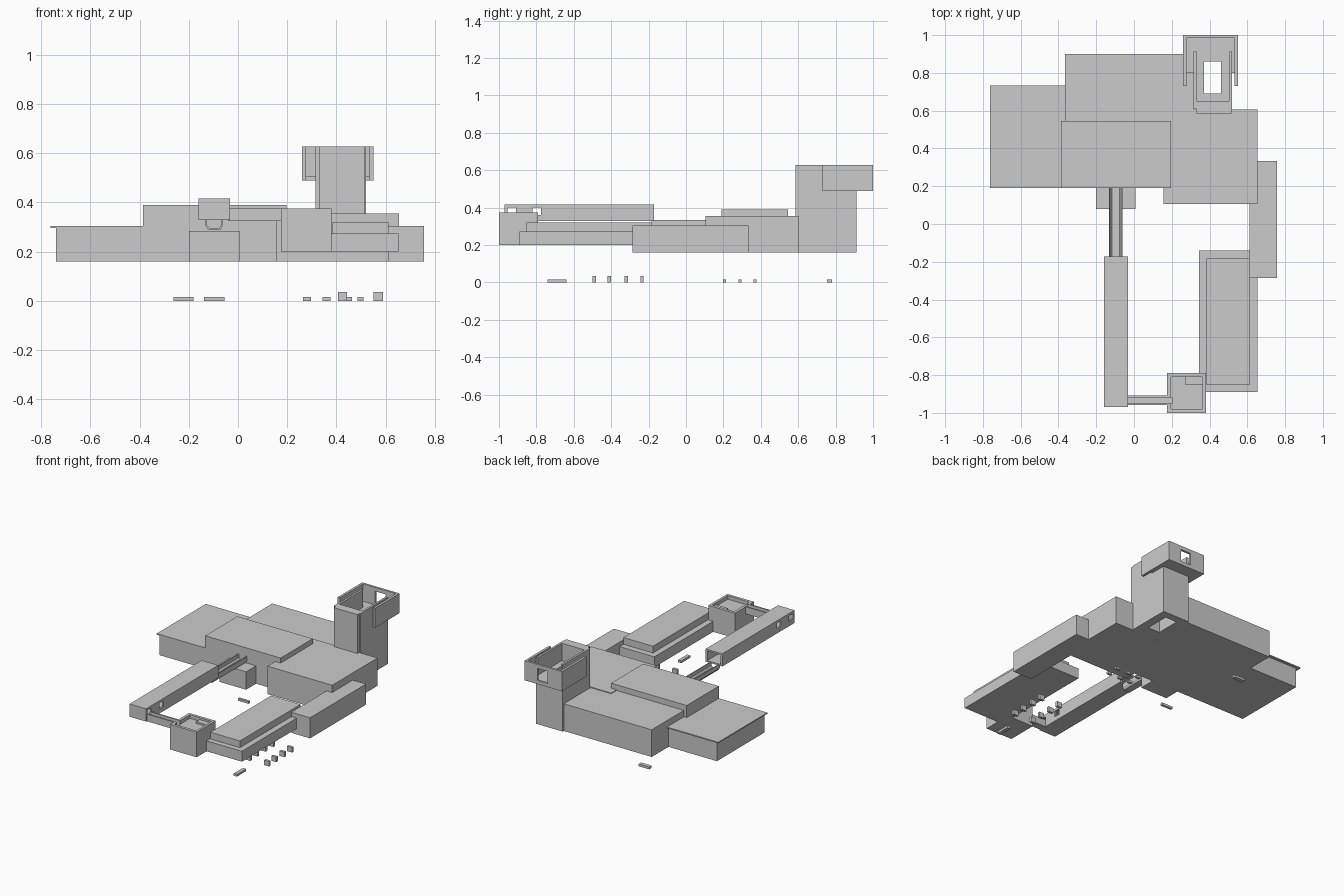
import bpy, bmesh


def prism(name, profile, y0, y1):
    """Closed XZ profile swept from y0 to y1."""
    bm = bmesh.new()
    a = [bm.verts.new((x, y0, z)) for x, z in profile]
    b = [bm.verts.new((x, y1, z)) for x, z in profile]
    bm.faces.new(a)
    bm.faces.new(b[::-1])
    for i in range(len(a)):
        j = (i + 1) % len(a)
        bm.faces.new((a[j], a[i], b[i], b[j]))
    bmesh.ops.recalc_face_normals(bm, faces=bm.faces)
    me = bpy.data.meshes.new(name)
    bm.to_mesh(me)
    bm.free()
    ob = bpy.data.objects.new(name, me)
    bpy.context.collection.objects.link(ob)
    return ob


def box(name, x0, x1, y0, y1, z0, z1):
    return prism(name, [(x0, z0), (x1, z0), (x1, z1), (x0, z1)], y0, y1)


def cut(ob, *bounds):
    """Subtract a box, apply it and discard the cutter."""
    cutter = box("cutter", *bounds)
    cutter.hide_render = True
    mod = ob.modifiers.new("cut", 'BOOLEAN')
    mod.operation, mod.solver, mod.object = 'DIFFERENCE', 'EXACT', cutter
    bpy.context.view_layer.objects.active = ob
    bpy.ops.object.modifier_apply(modifier=mod.name)
    bpy.data.objects.remove(cutter)


# main building masses
box("west_wing", -.74, -.36, .19, .715, .16, .297)
box("west_roof", -.762, -.36, .19, .732, .297, .305)
box("rear_hall", -.365, .315, .20, .90, .16, .35)
box("central_hall", -.387, .197, .19, .545, .16, .39)
box("east_hall", .155, .655, .105, .605, .16, .355)
box("east_annex", .612, .757, -.285, .333, .16, .304)
box("porch", -.20, .007, .08, .20, .16, .275)
box("porch_roof", -.20, .007, .08, .20, .275, .285)

# south-east stepped block
box("terrace_lower", .343, .653, -.89, -.14, .20, .273)
box("terrace_upper", .384, .612, -.853, -.183, .273, .32)

# corner box with parapet and stair hatch
corner = box("corner_box", .175, .38, -1.0, -.79, .20, .375)
cut(corner, .195, .363, -.98, -.81, .35, .40)
cut(corner, .15, .20, -.95, -.918, .338, .40)
box("corner_hatch", .27, .363, -.85, -.81, .345, .362)

# open channel between corner box and corridor
link = box("link_channel", -.04, .18, -.958, -.908, .325, .375)
cut(link, -.06, .20, -.948, -.918, .336, .40)

# hollow corridor with paired side windows
corridor = box("corridor", -.16, -.032, -.97, -.172, .328, .417)
cut(corridor, -.148, -.044, -.958, -.10, .338, .405)
for y0, y1 in ((-.955, -.91), (-.82, -.775)):
    cut(corridor, -.20, 0, y0, y1, .36, .40)

# bridge: U-shaped channel with chamfered underside
prism("bridge", [(-.132, .333), (-.132, .305), (-.12, .288), (-.072, .288),
                 (-.062, .305), (-.062, .333), (-.068, .333), (-.068, .308),
                 (-.077, .297), (-.116, .297), (-.126, .308), (-.126, .333)],
      -.185, .19)

# tower with vertical shaft
SHAFT = (.37, .46, .69, .86, .10, .70)
tower = box("tower", .315, .52, .608, .912, .16, .627)
cut(tower, .33, .505, .65, .95, .505, .70)
cut(tower, *SHAFT)
box("tower_front", .332, .515, .586, .608, .16, .627)

# tower head: three walls, floor and a rear window
head = box("tower_head", .26, .55, .73, 1.0, .49, .627)
cut(head, .277, .533, .79, .985, .505, .70)
cut(head, .277, .315, .70, .80, .45, .70)
cut(head, .52, .533, .70, .80, .45, .70)
cut(head, .314, .521, .70, .80, .50, .70)
cut(head, .37, .45, .95, 1.05, .515, .60)
cut(head, *SHAFT)
# the shaft must stay open through the halls behind the tower
cut(bpy.data.objects["tower_front"], .37, .46, .60, .605, .50, .60)

# small ground markers
for y in (-.49, -.41, -.32, -.235):
    for x in (.425, .57):
        box("ground_post", x - .019, x + .019, y - .009, y + .009, 0, .035)
for x in (.28, .36, .447):
    for y in (.29, .37):
        box("ground_block", x - .016, x + .016, y - .008, y + .008, 0, .016)
box("south_bar", .485, .51, -.74, -.64, 0, .016)
box("centre_bar", -.138, -.055, .197, .213, 0, .016)
box("north_bar", -.262, -.18, .753, .78, 0, .016)
